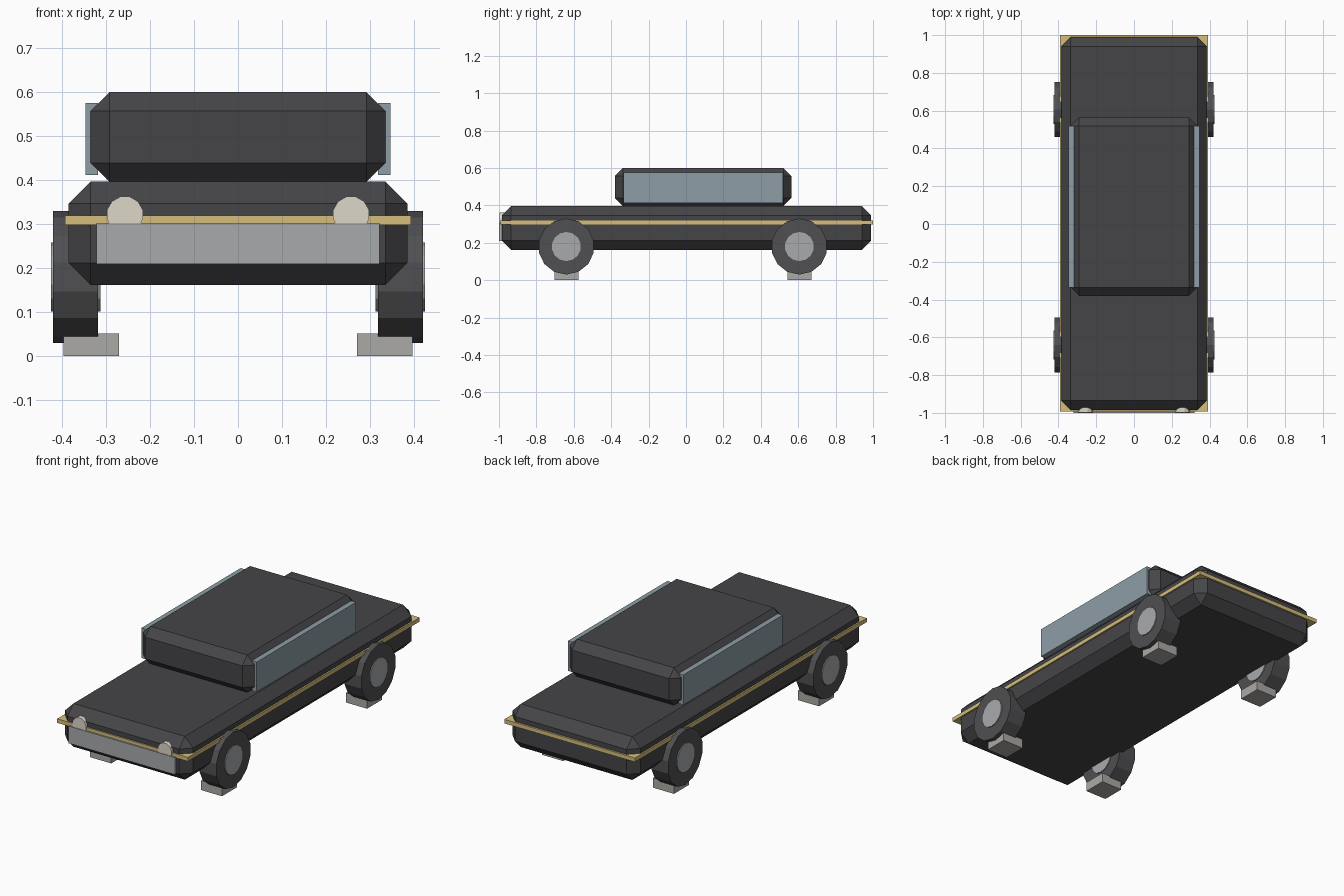
import bpy, bmesh
from math import pi
from mathutils import Matrix, Vector

if "Cube" in bpy.data.objects:
    bpy.data.objects.remove(bpy.data.objects["Cube"])


def material(name, rgb):
    m = bpy.data.materials.new(name)
    m.diffuse_color = (*rgb, 1)
    m.use_nodes = True
    m.node_tree.nodes["Principled BSDF"].inputs["Base Color"].default_value = m.diffuse_color
    return m


PAINT = material("dark_paint", (0.06, 0.06, 0.065))
RUBBER = material("rubber", (0.08, 0.08, 0.085))
GOLD = material("gold_trim", (0.66, 0.51, 0.20))
GLASS = material("glass", (0.27, 0.34, 0.38))
METAL = material("metal", (0.39, 0.40, 0.41))
LAMP = material("lamp", (0.72, 0.68, 0.58))
STONE = material("block_grey", (0.41, 0.40, 0.38))


def finish(name, bm, mat):
    mesh = bpy.data.meshes.new(name)
    bm.to_mesh(mesh)
    bm.free()
    mesh.materials.append(mat)
    obj = bpy.data.objects.new(name, mesh)
    bpy.context.collection.objects.link(obj)
    return obj


def box(name, lo, hi, mat, chamfer=0):
    """Box between two corners, optionally with chamfered edges."""
    lo, hi = Vector(lo), Vector(hi)
    bm = bmesh.new()
    bmesh.ops.create_cube(bm, size=1, matrix=Matrix.Translation((lo + hi) / 2)
                          @ Matrix.Diagonal((*(hi - lo), 1)))
    obj = finish(name, bm, mat)
    if chamfer:
        mod = obj.modifiers.new("chamfer", 'BEVEL')
        mod.width = chamfer
        mod.segments = 1
    return obj


def disc(name, centre, radius, depth, axis, sides, mat, turn=0):
    """Flat-sided cylinder lying along the x or y axis."""
    lay = Matrix.Rotation(pi / 2, 4, 'X')
    if axis == 'X':
        lay = Matrix.Rotation(pi / 2, 4, 'Z') @ lay
    bm = bmesh.new()
    bmesh.ops.create_cone(bm, cap_ends=True, segments=sides, radius1=radius,
                          radius2=radius, depth=depth,
                          matrix=Matrix.Translation(centre) @ lay
                          @ Matrix.Rotation(turn, 4, 'Z'))
    return finish(name, bm, mat)


# Body, cabin, trim band and grille
box("body", (-0.385, -0.985, 0.162), (0.385, 0.99, 0.397), PAINT, 0.05)
box("cabin", (-0.335, -0.38, 0.396), (0.335, 0.563, 0.6), PAINT, 0.043)
box("trim_band", (-0.393, -0.992, 0.298), (0.393, 1.0, 0.32), GOLD)
box("grille", (-0.321, -1.0, 0.21), (0.321, -0.97, 0.303), METAL)

for side, s in (("left", -1), ("right", 1)):
    # Side window and headlight
    xs = sorted((s * 0.318, s * 0.347))
    box(f"{side}_window", (xs[0], -0.335, 0.412), (xs[1], 0.518, 0.575), GLASS)
    disc(f"{side}_headlight", (s * 0.257, -0.984, 0.322), 0.042, 0.026, 'Y', 12,
         LAMP, pi / 12)
    # Wheels, hubs and the blocks they rest on
    for end, y in (("front", -0.64), ("rear", 0.606)):
        disc(f"{end}_{side}_wheel", (s * 0.369, y, 0.18), 0.15, 0.102, 'X', 14, RUBBER)
        disc(f"{end}_{side}_hub", (s * 0.369, y, 0.18), 0.078, 0.112, 'X', 14, METAL)
        bx = sorted((s * 0.27, s * 0.397))
        box(f"{end}_{side}_block", (bx[0], y - 0.064, 0), (bx[1], y + 0.064, 0.052), STONE)
